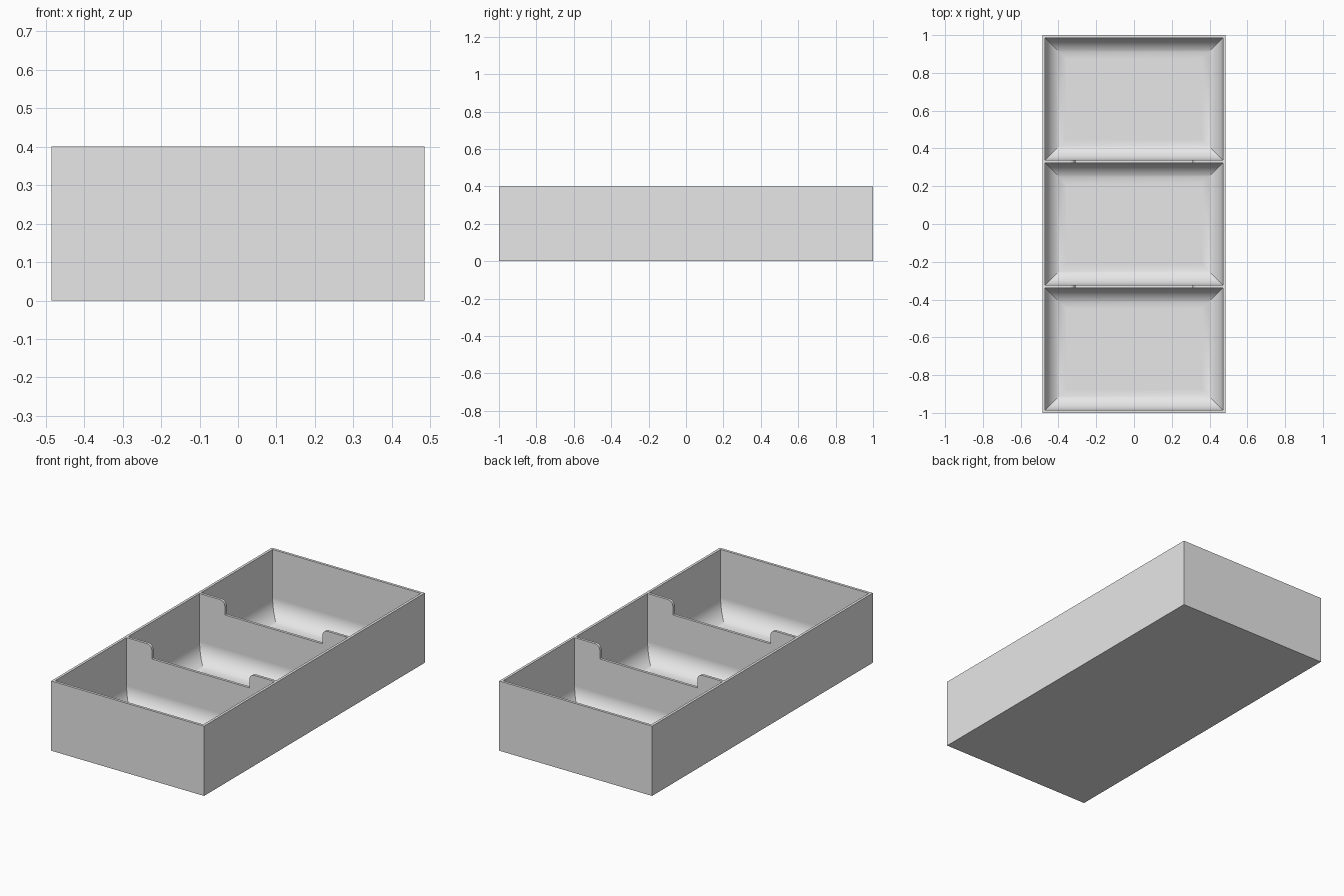
import bpy, bmesh
from math import sin, cos, pi

old = bpy.data.objects.get("Cube")
if old:
    bpy.data.objects.remove(old, do_unlink=True)

HALF_X, HALF_Y, HEIGHT = 0.485, 1.0, 0.4
WALL, FLOOR = 0.015, 0.015
FILLET, STEPS = 0.11, 14
NOTCH_X, NOTCH_Z, NOTCH_R = 0.31, 0.32, 0.03
ABOVE = HEIGHT + 0.05

grey = bpy.data.materials.new("plain grey")
grey.use_nodes = True
grey.diffuse_color = (0.8, 0.8, 0.8, 1)
grey.node_tree.nodes["Principled BSDF"].inputs["Base Color"].default_value = (0.8, 0.8, 0.8, 1)


def loft(name, rings):
    """Closed solid through a list of matching point rings."""
    bm = bmesh.new()
    loops = [[bm.verts.new(p) for p in ring] for ring in rings]
    n = len(loops[0])
    for a, b in zip(loops, loops[1:]):
        for i in range(n):
            j = (i + 1) % n
            bm.faces.new((a[i], a[j], b[j], b[i]))
    bm.faces.new(loops[0])
    bm.faces.new(loops[-1])
    bmesh.ops.recalc_face_normals(bm, faces=bm.faces)
    mesh = bpy.data.meshes.new(name)
    bm.to_mesh(mesh)
    bm.free()
    obj = bpy.data.objects.new(name, mesh)
    bpy.context.collection.objects.link(obj)
    mesh.materials.append(grey)
    return obj


def rect(hx, hy, cy, z):
    return [(-hx, cy - hy, z), (hx, cy - hy, z), (hx, cy + hy, z), (-hx, cy + hy, z)]


def carve(target, cutter):
    cutter.hide_render = True
    mod = target.modifiers.new("carve", 'BOOLEAN')
    mod.operation = 'DIFFERENCE'
    mod.solver = 'EXACT'
    mod.object = cutter
    bpy.context.view_layer.objects.active = target
    bpy.ops.object.modifier_apply(modifier=mod.name)
    bpy.data.objects.remove(cutter, do_unlink=True)


# Solid block for the tray
tray = loft("divided_tray", [rect(HALF_X, HALF_Y, 0, 0), rect(HALF_X, HALF_Y, 0, HEIGHT)])

# Three compartments with coved floors and mitred corners
cell = (2 * HALF_Y - 4 * WALL) / 3
for k in (-1, 0, 1):
    cy = k * (cell + WALL)
    hx, hy = HALF_X - WALL, cell / 2
    rings = [rect(hx, hy, cy, ABOVE)]
    for s in range(STEPS + 1):
        t = s / STEPS * pi / 2
        inset = FILLET * (1 - cos(t))
        rings.append(rect(hx - inset, hy - inset, cy, FLOOR + FILLET * (1 - sin(t))))
    carve(tray, loft("compartment_cutter", rings))

# Wide notch through both dividers, with rounded shoulders
side = [(NOTCH_X, NOTCH_Z)]
for s in range(9):
    t = s / 8 * pi / 2
    side.append((NOTCH_X + NOTCH_R * (1 - cos(t)), HEIGHT - NOTCH_R * (1 - sin(t))))
side.append((NOTCH_X + NOTCH_R, ABOVE))
outline = side + [(-x, z) for x, z in reversed(side)]
reach = cell / 2 + 0.1
carve(tray, loft("notch_cutter", [[(x, y, z) for x, z in outline] for y in (-reach, reach)]))

# Smooth coves, crisp edges
bpy.ops.object.select_all(action='DESELECT')
tray.select_set(True)
bpy.context.view_layer.objects.active = tray
bpy.ops.object.shade_smooth_by_angle(angle=pi / 6)
weighted = tray.modifiers.new("even_shading", 'WEIGHTED_NORMAL')
weighted.keep_sharp = True
